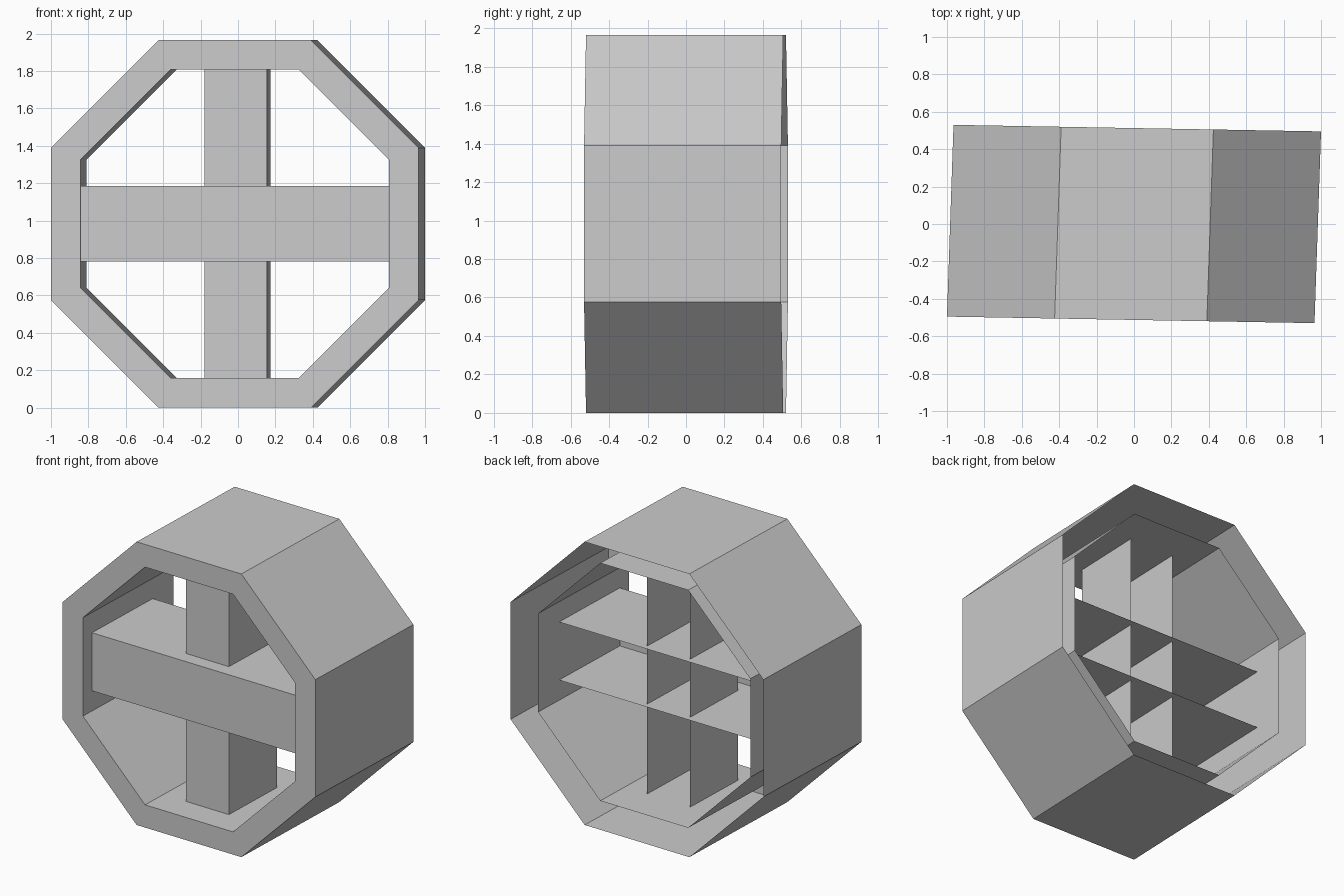
import bpy
import math
from math import pi

if "Cube" in bpy.data.objects:
    bpy.data.objects.remove(bpy.data.objects["Cube"])

R = 0.9825        # outer apothem, also the height of the axis
R_IN = 0.825      # inner apothem
Y0 = -0.5125      # front plane


def place(x, y, z):
    """The whole model is turned very slightly about z."""
    return (x + 0.0341 * y, y - 0.0178 * x, z + R)


def make(name, verts, faces):
    me = bpy.data.meshes.new(name)
    me.from_pydata([place(*v) for v in verts], [], faces)
    me.update()
    ob = bpy.data.objects.new(name, me)
    bpy.context.collection.objects.link(ob)
    return ob


def octagon_ring(name, profile):
    """Sweep (apothem, y) points round the y axis in eight flat sides."""
    verts, faces = [], []
    for apothem, y in profile:
        r = apothem / math.cos(pi / 8)
        for k in range(8):
            a = pi / 8 + k * pi / 4
            verts.append((r * math.cos(a), y, r * math.sin(a)))
    for i in range(len(profile) - 1):
        for k in range(8):
            n = (k + 1) % 8
            faces.append((i * 8 + k, i * 8 + n, i * 8 + 8 + n, i * 8 + 8 + k))
    return make(name, verts, faces)


def bar(name, half_x, half_z, front, back, sides):
    """Hollow bar: front face plus two long sides, open at the back and ends."""
    verts = [(sx * half_x, y, sz * half_z) for y in (Y0 + front, Y0 + back)
             for sx, sz in ((-1, -1), (1, -1), (1, 1), (-1, 1))]
    faces = [(0, 1, 2, 3)]
    for k in sides:
        n = (k + 1) % 4
        faces.append((n, k, k + 4, n + 4))
    return make(name, verts, faces)


# Outer shell, front rim and inner tube; the gap between them is open behind
octagon_ring("octagon_frame", [(R, -Y0), (R, Y0), (R_IN, Y0), (R_IN, Y0 + 0.95)])

# Cross bars spanning the opening
bar("horizontal_bar", R_IN, 0.2015, 0.095, 0.73, (0, 2))
bar("vertical_bar", 0.167, R_IN, 0.193, 0.695, (1, 3))
